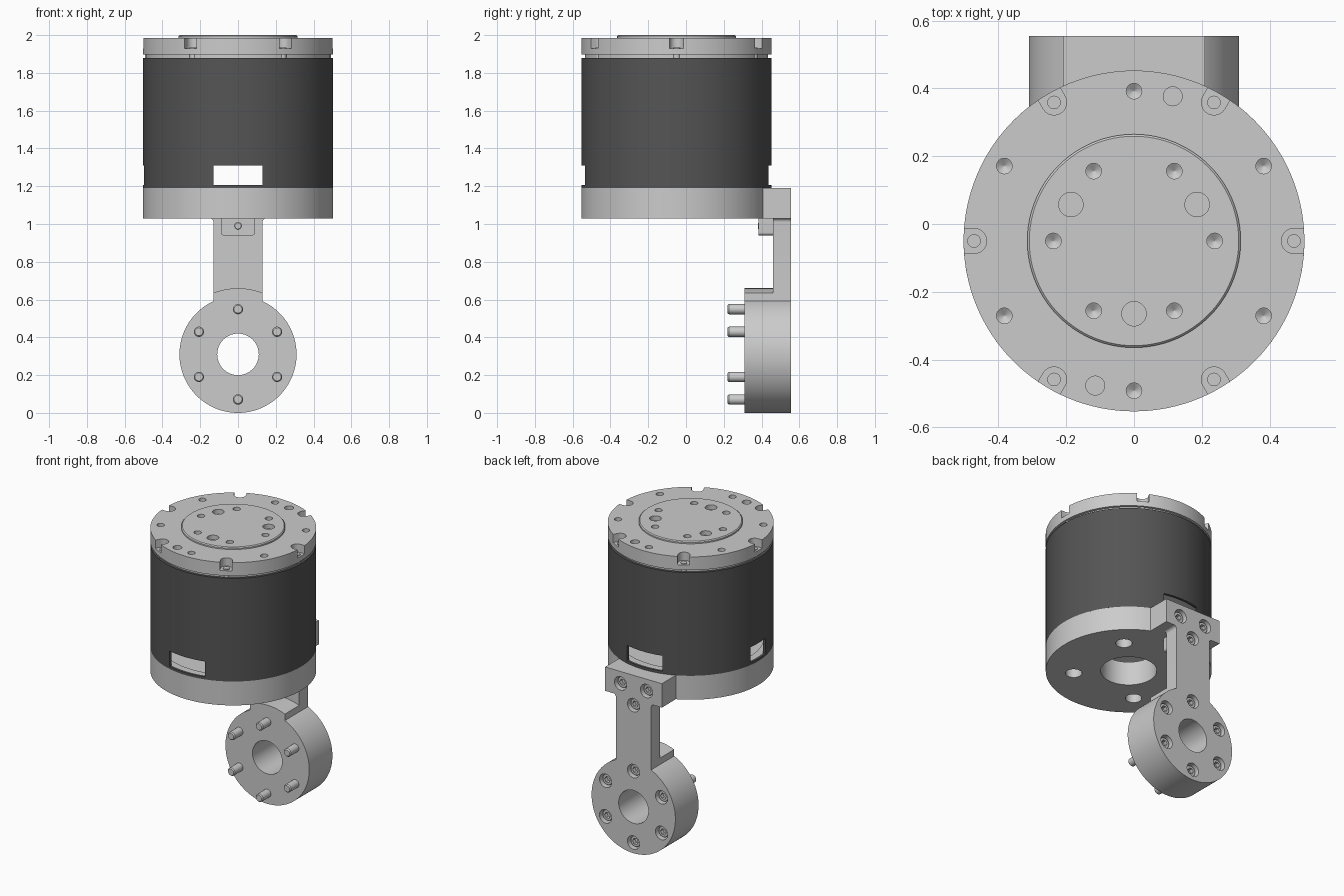
import bpy, bmesh
from math import sin, cos, pi, radians, degrees, acos

if "Cube" in bpy.data.objects:
    bpy.data.objects.remove(bpy.data.objects["Cube"])

CY = -0.05          # housing axis, y
HZ = 0.31           # hub centre, z


def arc(cx, cy, r, a0, a1, n=48):
    """Points on an arc, angles in degrees."""
    return [(cx + r * cos(radians(a0 + (a1 - a0) * i / n)),
             cy + r * sin(radians(a0 + (a1 - a0) * i / n))) for i in range(n + 1)]


def finish(bm, name):
    bmesh.ops.recalc_face_normals(bm, faces=bm.faces)
    me = bpy.data.meshes.new(name)
    bm.to_mesh(me)
    bm.free()
    ob = bpy.data.objects.new(name, me)
    bpy.context.collection.objects.link(ob)
    return ob


def stack(name, rings, axis='Z', loop=False):
    """Skin a list of rings [(points, height)] along z or y."""
    bm = bmesh.new()
    rows = [[bm.verts.new((u, v, h) if axis == 'Z' else (u, h, v)) for u, v in pts]
            for pts, h in rings]
    n = len(rows[0])
    for a, b in zip(rows, rows[1:] + (rows[:1] if loop else [])):
        for i in range(n):
            bm.faces.new((a[i], a[(i + 1) % n], b[(i + 1) % n], b[i]))
    if not loop:
        bm.faces.new(rows[0])
        bm.faces.new(rows[-1])
    return finish(bm, name)


def prism(name, pts, lo, hi, axis='Z'):
    return stack(name, [(pts, lo), (pts, hi)], axis)


def lathe(name, prof, u=0, v=0, axis='Z', seg=32, loop=False):
    rings = [(arc(u, v, r, 0, 360, seg)[:-1], h) for r, h in prof]
    return stack(name, rings, axis, loop)


def rect(x0, x1, y0, y1):
    return [(x0, y0), (x1, y0), (x1, y1), (x0, y1)]


def cut(ob, cutters, keep=False):
    for c in cutters:
        m = ob.modifiers.new("cut", 'BOOLEAN')
        m.operation, m.solver, m.object = 'DIFFERENCE', 'EXACT', c
        c.hide_render = True
    dg = bpy.context.evaluated_depsgraph_get()
    ob.data = bpy.data.meshes.new_from_object(ob.evaluated_get(dg))
    ob.modifiers.clear()
    if not keep:
        for c in cutters:
            bpy.data.objects.remove(c)


def polar(r, deg):
    return r * cos(radians(deg)), CY + r * sin(radians(deg))


# Base housing: round plate with a flat mounting pad at the back
a = degrees(acos(0.21 / 0.503))
base = prism("base_housing", arc(0, CY, 0.503, 180 - a, 360 + a, 110) + [(0.21, 0.46), (-0.21, 0.46)], 1.03, 1.19)
holes = [lathe("c", [(0.17, 0.9), (0.17, 1.3)], 0, CY, seg=64)]
holes += [lathe("c", [(0.05, 0.9), (0.05, 1.10)], *polar(0.335, 45 + 90 * i)) for i in range(4)]
cut(base, holes)
lathe("base_lip", [(0.484, 1.18), (0.484, 1.205), (0.44, 1.205), (0.44, 1.18)], 0, CY, seg=128, loop=True)

# Dark shell with cable windows at front, back and left
shell = lathe("motor_shell", [(0.503, 1.19), (0.503, 1.88), (0.486, 1.88), (0.486, 1.19)],
              0, CY, seg=128, loop=True)
cut(shell, [prism("c", rect(-0.13, 0.13, -0.8, 0.8), 1.207, 1.31),
            prism("c", rect(-0.8, -0.2, CY - 0.08, CY + 0.08), 1.207, 1.31)])
dark = bpy.data.materials.new("dark_shell")
dark.diffuse_color = (0.09, 0.09, 0.09, 1)
dark.use_nodes = True
dark.node_tree.nodes["Principled BSDF"].inputs["Base Color"].default_value = dark.diffuse_color
shell.data.materials.clear()
shell.data.materials.append(dark)

# Top flange and output disc
cap = lathe("output_flange", [(0.485, 1.86), (0.485, 1.897), (0.503, 1.897), (0.503, 1.985), (0.315, 1.985),
                              (0.315, 1.994), (0.309, 2.0)], 0, CY, seg=128)


def drill(r, ring, deg, top, tip=True):
    prof = [(r, top + 0.05), (r, top - 0.03)] + ([(0.001, top - 0.045)] if tip else [])
    return lathe("c", prof, *polar(ring, deg), seg=24)


cuts = []
for i in range(6):
    cuts += [drill(0.023, 0.442, 30 + 60 * i, 1.985), drill(0.023, 0.238, 60 * i, 2.0)]
    t = radians(60 * i)
    u = arc(0.472, 0, 0.037, 90, 270, 16) + [(0.6, -0.037), (0.6, 0.037)]
    cuts.append(prism("c", [(x * cos(t) - y * sin(t), CY + x * sin(t) + y * cos(t)) for x, y in u], 1.93, 2.1))
    lathe(f"flange_screw_{i}", [(0.02, 1.875), (0.02, 1.935)], *polar(0.472, 60 * i), seg=20)
cuts += [drill(0.036, 0.215, d, 2.0, False) for d in (30, 150, 270)]
cuts += [drill(0.028, 0.442, d, 1.985, False) for d in (75, 255)]
cut(cap, cuts)

# Arm: T-shaped back plate running down into a round hub
b = degrees(acos(0.13 / 0.31))
round_part = arc(0, HZ, 0.31, 180 - b, 360 + b, 96)
right_side = arc(0.15, 1.01, 0.02, 180, 90, 8) + [(0.21, 1.03), (0.21, 1.19)]
plate = prism("arm_plate", round_part + right_side + [(-x, z) for x, z in reversed(right_side)],
              0.46, 0.555, 'Y')
c = degrees(acos(0.13 / 0.35))
hub = prism("arm_hub", round_part + arc(0, HZ, 0.35, c, 180 - c, 16), 0.31, 0.46, 'Y')
bore = lathe("c", [(0.11, 0.2), (0.11, 0.7)], 0, HZ, 'Y', 64)
cut(hub, [bore], keep=True)

# Small locating boss under the base
prism("locating_boss", [(0.09, 1.04), (-0.09, 1.04)] + arc(-0.075, 0.955, 0.015, 180, 270, 6)
      + arc(0.075, 0.955, 0.015, 270, 360, 6), 0.385, 0.46, 'Y')

# Socket-head bolts in counterbores: six around the hub, three in the T
bolts = [(0.239 * cos(radians(30 + 60 * i)), HZ + 0.239 * sin(radians(30 + 60 * i)), 0.22, 0.027) for i in range(6)]
bolts += [(-0.096, 1.11, 0.42, 0.027), (0.096, 1.11, 0.42, 0.027), (0, 0.99, 0.382, 0.022)]
bores = [bore]
for i, (x, z, tip, r) in enumerate(bolts):
    bores.append(lathe("c", [(0.045, 0.49), (0.045, 0.65)], x, z, 'Y'))
    bolt = lathe(f"bolt_{i}", [(r - 0.006, tip), (r, tip + 0.007), (r, 0.485), (0.037, 0.485),
                               (0.037, 0.53), (0.034, 0.535)], x, z, 'Y')
    cut(bolt, [lathe("c", [(0.021, 0.51), (0.021, 0.6)], x, z, 'Y', 6)])
cut(plate, bores)

# Smooth round faces, crisp edges
bpy.ops.object.select_all(action='DESELECT')
for ob in bpy.data.objects:
    ob.select_set(True)
    bpy.context.view_layer.objects.active = ob
bpy.ops.object.shade_smooth_by_angle(angle=radians(30))
